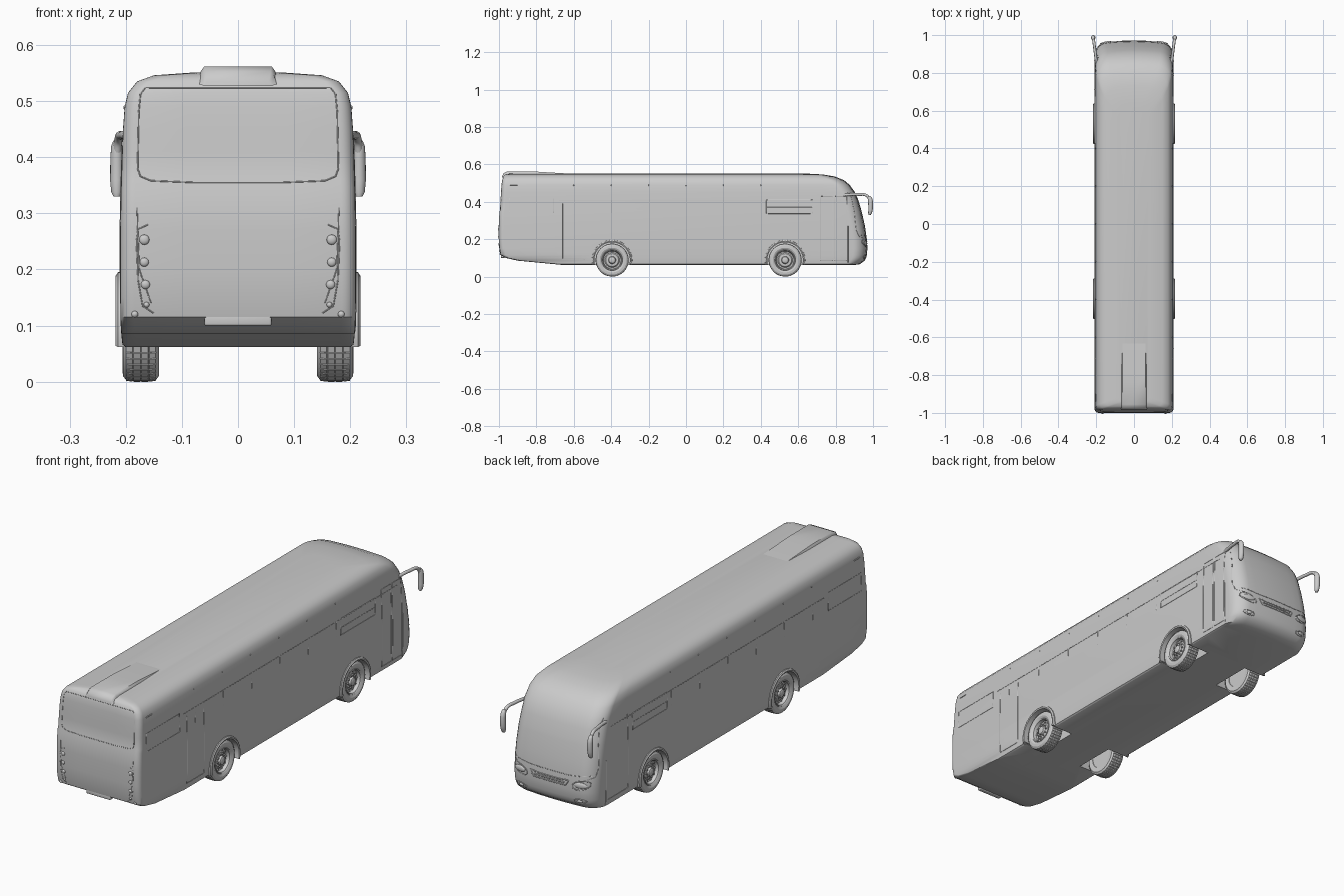
import bpy, bmesh
from math import sin, cos, pi, radians
from mathutils import Vector, Matrix
from mathutils.bvhtree import BVHTree

if "Cube" in bpy.data.objects:
    bpy.data.objects.remove(bpy.data.objects["Cube"])


def finish(name, bm, angle=35):
    bmesh.ops.recalc_face_normals(bm, faces=bm.faces)
    me = bpy.data.meshes.new(name)
    bm.to_mesh(me)
    bm.free()
    ob = bpy.data.objects.new(name, me)
    bpy.context.collection.objects.link(ob)
    smooth(ob, angle)
    return ob


def smooth(ob, angle=35):
    bpy.ops.object.select_all(action='DESELECT')
    ob.select_set(True)
    bpy.context.view_layer.objects.active = ob
    bpy.ops.object.shade_smooth_by_angle(angle=radians(angle))


def loft(bm, rings, closed=True):
    """Bridge successive rings of points; returns the vertex rings."""
    vs = [[bm.verts.new(p) for p in r] for r in rings]
    n = len(vs[0])
    for a, b in zip(vs, vs[1:]):
        for i in range(n if closed else n - 1):
            j = (i + 1) % n
            bm.faces.new((a[i], a[j], b[j], b[i]))
    return vs


def lathe_x(bm, profile, c, n=40):
    """Revolve (x, radius) pairs about the x axis through c."""
    return loft(bm, [[(c[0] + x, c[1] + r * cos(2 * pi * i / n), c[2] + r * sin(2 * pi * i / n))
                      for i in range(n)] for x, r in profile])


def tube(name, pts, r, kind='POLY', cyclic=False):
    cu = bpy.data.curves.new(name, 'CURVE')
    cu.dimensions = '3D'
    cu.bevel_depth, cu.bevel_resolution, cu.use_fill_caps = r, 1 if kind == 'POLY' else 3, True
    if kind == 'POLY':
        sp = cu.splines.new('POLY')
        sp.points.add(len(pts) - 1)
        for p, q in zip(sp.points, pts):
            p.co = (*q, 1)
    else:
        sp = cu.splines.new('BEZIER')
        sp.bezier_points.add(len(pts) - 1)
        for p, q in zip(sp.bezier_points, pts):
            p.co = q
            p.handle_left_type = p.handle_right_type = 'AUTO'
    sp.use_cyclic_u = cyclic
    ob = bpy.data.objects.new(name, cu)
    bpy.context.collection.objects.link(ob)
    return ob


# body shell: plan outlines stacked by height (z, half width, rear y, front y)
LEVELS = [(.062, .200, -.66, .90), (.066, .206, -.70, .93), (.085, .208, -.90, .955),
          (.10, .209, -.965, .963), (.115, .2095, -.99, .967), (.15, .21, -.997, .97),
          (.20, .21, -1, .967), (.27, .21, -1, .957), (.345, .2085, -.998, .94),
          (.36, .208, -.993, .936), (.41, .2065, -.99, .921), (.45, .205, -.988, .904),
          (.49, .202, -.985, .875), (.515, .196, -.982, .845), (.535, .18, -.976, .795),
          (.546, .15, -.965, .73), (.551, .08, -.94, .64)]


def outline(z, hw, yr, yf):
    rf, rr = min(.065, hw * .5), min(.025, hw * .3)
    half = [((hw - rr) * t, yr) for t in (0, .5)]
    half += [(hw - rr + rr * sin(a * pi / 12), yr + rr - rr * cos(a * pi / 12)) for a in range(7)]
    half += [(hw, yf - .065 - .08)]
    half += [(hw - rf + rf * cos(a * pi / 16), yf - .06 + .06 * sin(a * pi / 16)) for a in range(9)]
    half += [((hw - rf) * t, yf) for t in (.75, .5, .25, 0)]
    half = [(x, y - .015 * (x / hw) ** 2 if y > 0 else y) for x, y in half]
    full = half + [(-x, y) for x, y in half[-2:0:-1]]
    return [(x, y, z) for x, y in full]


bm = bmesh.new()
rings = loft(bm, [outline(*l) for l in LEVELS])
bm.faces.new(rings[0])
bm.faces.new(rings[-1])
bmesh.ops.recalc_face_normals(bm, faces=bm.faces)
shell = BVHTree.FromBMesh(bm)
body = finish('body_shell', bm)

WHEELS = [('rear', -.395), ('front', .53)]
WZ = .088

# wheel wells cut out of the shell
bm = bmesh.new()
for _, y in WHEELS:
    for s in (-1, 1):
        bmesh.ops.create_cone(bm, cap_ends=True, segments=48, radius1=.1, radius2=.1, depth=.16,
                              matrix=Matrix.Translation((s * .185, y, WZ)) @ Matrix.Rotation(pi / 2, 4, 'Y'))
cutter = finish('wheel_well_cutter', bm)
cutter.hide_render = True
mod = body.modifiers.new('wells', 'BOOLEAN')
mod.object, mod.operation, mod.solver = cutter, 'DIFFERENCE', 'EXACT'
bpy.context.view_layer.objects.active = body
bpy.ops.object.modifier_apply(modifier='wells')
bpy.data.objects.remove(cutter)
smooth(body)


# things projected on the shell: views are 'rear', 'front' (x, z) or side +1 / -1 (y, z)
def hit(view, u, z):
    if view == 'rear':
        return shell.ray_cast(Vector((u, -2, z)), Vector((0, 1, 0)))[:2]
    if view == 'front':
        return shell.ray_cast(Vector((u, 2, z)), Vector((0, -1, 0)))[:2]
    return shell.ray_cast(Vector((view, u, z)), Vector((-view, 0, 0)))[:2]


def seam(name, view, pts, cyclic=False, r=.0013):
    path = pts + pts[:1] if cyclic else pts
    out = []
    for a, b in zip(path, path[1:]):
        a, b = Vector(a), Vector(b)
        n = max(1, int((b - a).length / .012))
        out += [a.lerp(b, i / n) for i in range(n)]
    if not cyclic:
        out.append(Vector(path[-1]))
    found = [hit(view, *p)[0] for p in out]
    tube(name, [p for p in found if p], r, cyclic=cyclic)


def rect(u0, u1, z0, z1):
    return [(u0, z0), (u1, z0), (u1, z1), (u0, z1)]


def oval(u, z, a, b, tilt=0, n=20):
    pts = [(a * cos(2 * pi * i / n), b * sin(2 * pi * i / n)) for i in range(n)]
    return [(u + p * cos(tilt) - q * sin(tilt), z + p * sin(tilt) + q * cos(tilt)) for p, q in pts]


def lens(name, view, u, z, a, b, h):
    """Flattened dome sitting on the shell."""
    p, nrm = hit(view, u, z)
    bm = bmesh.new()
    rot = nrm.to_track_quat('Z', 'Y').to_matrix().to_4x4()
    bmesh.ops.create_uvsphere(bm, u_segments=20, v_segments=10, radius=1,
                              matrix=Matrix.Translation(p) @ rot @ Matrix.Diagonal((a, b, h, 1)))
    finish(name, bm)


def block(name, c, size, bevel):
    bm = bmesh.new()
    bmesh.ops.create_cube(bm, size=1, matrix=Matrix.Translation(c) @ Matrix.Diagonal((*size, 1)))
    bmesh.ops.bevel(bm, geom=bm.edges[:], offset=bevel, segments=3, profile=.5, affect='EDGES')
    return finish(name, bm)


# rear: window frame, tail panels, lamps, plate holder
win = [(.165, .524), (.174, .512), (.177, .48), (.179, .38), (.174, .366), (.155, .358), (.08, .355)]
seam('rear_window_frame', 'rear', win + [(-x, z) for x, z in win[::-1]], True)
for s in (-1, 1):
    seam('tail_panel_seam', 'rear', [(s * .16, .28), (s * .178, .272), (s * .181, .25),
                                     (s * .178, .18), (s * .17, .135), (s * .15, .122)])
    seam('tail_lamp_trim', 'rear', [(s * .18, .31), (s * .178, .25), (s * .176, .2), (s * .155, .14)], r=.001)
    for x, z, r in ((.167, .253, .009), (.167, .213, .008), (.165, .173, .008),
                    (.163, .137, .005), (.184, .12, .006)):
        lens('tail_lamp', 'rear', s * x, z, r, r, .005)
block('plate_holder', (0, -.98, .11), (.12, .02, .021), .004)

# engine hump on the rear roof
bm = bmesh.new()
secs = [(-.983, .535, .055), (-.975, .553, .058), (-.955, .562, .06), (-.8, .561, .06), (-.6, .549, .06)]
hump = loft(bm, [[(-w - .012, y, .53), (-w - .006, y, z - .008), (-w, y, z),
                  (w, y, z), (w + .006, y, z - .008), (w + .012, y, .53)] for y, z, w in secs])
bm.faces.new(hump[0])
bm.faces.new(hump[-1])
finish('roof_hump', bm, 50)

# front: windscreen edge, grille, headlamps, fog lamps
for s in (-1, 1):
    seam('headlamp_frame', 'front', oval(s * .15, .178, .04, .019, s * .3), True, .002)
    lens('headlamp', 'front', s * .15, .178, .03, .013, .006)
    seam('fog_lamp_frame', 'front', oval(s * .145, .105, .028, .01, s * .1), True, .0018)
    lens('fog_lamp', 'front', s * .145, .105, .012, .007, .005)
    seam('windscreen_edge', s, [(.86, .455), (.885, .42), (.9, .35), (.91, .25), (.925, .215), (.95, .205)])
seam('grille_frame', 'front', [(-.095, .19), (-.08, .165), (.08, .165), (.095, .19), (.05, .186), (-.05, .186)],
     True, .0025)
seam('grille_bar', 'front', [(-.075, .176), (.075, .176)], r=.003)
seam('windscreen_base', 'front', [(-.19, .222), (-.1, .212), (.1, .212), (.19, .222)])

# sides: window line, opening windows, hatches and doors
for s in (-1, 1):
    seam('side_window_line', s, [(-.68, .408), (.83, .408)], r=.001)
    seam('opening_window', s, rect(.43, .675, .337, .41), True)
    seam('window_rail', s, [(.43, .37), (.675, .37)], r=.001)
    seam('engine_vent', s, rect(-.945, -.71, .34, .42), True, .001)
    seam('vent_slot', s, [(-.94, .49), (-.9, .49)], r=.0025)
    for i in range(6):
        seam('window_divider', s, [(-.6 + i * .2, .34), (-.6 + i * .2, .41)], r=.0008)
        lens('gutter_clip', s, -.6 + i * .2, .488, .003, .003, .002)
    seam('front_door_edge', s, [(.866, .075), (.866, .27)], r=.0018)
for y0, y1 in ((.72, .785), (.795, .86)):
    seam('front_door_leaf', 1, rect(y0, y1, .085, .43), True)
seam('rear_door', 1, [(-.66, .39), (-.66, .09), (-.54, .09), (-.54, .39)])
seam('driver_door', -1, [(.71, .42), (.71, .09), (.85, .09)])

# wheels and arch flares
for label, y in WHEELS:
    for s in (-1, 1):
        c = (s * .173, y, WZ)
        bm = bmesh.new()
        lathe_x(bm, [(s * x, r) for x, r in
                     [(.018, .052), (.028, .056), (.033, .066), (.032, .078), (.027, .0845), (.014, .0865),
                      (0, .0865), (-.014, .0865), (-.027, .0845), (-.032, .078), (-.03, .056), (-.01, .05)]], c, 44)
        tread = [f for f in bm.faces if (f.calc_center_median() - Vector(c)).yz.length > .084]
        bmesh.ops.recalc_face_normals(bm, faces=bm.faces)
        bmesh.ops.inset_individual(bm, faces=tread, thickness=.0014, depth=.0018)
        finish(label + '_tyre', bm, 30)
        bm = bmesh.new()
        rim = lathe_x(bm, [(s * x, r) for x, r in
                           [(-.028, .057), (.026, .057), (.03, .054), (.027, .05), (.012, .047), (.01, .04), (.016, .034),
                            (.018, .02), (.027, .017), (.03, .012)]], c, 40)
        bm.faces.new(rim[0])
        bm.faces.new(rim[-1])
        for i in range(10):
            a = 2 * pi * i / 10
            for r, x, rad, d in ((.027, .019, .0032, .01), (.043, .0125, .0045, .005)):
                bmesh.ops.create_cone(bm, cap_ends=True, segments=10, radius1=rad, radius2=rad, depth=d,
                                      matrix=Matrix.Translation((c[0] + s * x, y + r * cos(a), WZ + r * sin(a)))
                                      @ Matrix.Rotation(pi / 2, 4, 'Y'))
        finish(label + '_rim', bm)
        bm = bmesh.new()
        prof = [(.095, .18), (.095, .216), (.101, .218), (.107, .214), (.109, .2)]
        ends = loft(bm, [[(s * x, y + r * cos(a), WZ + r * sin(a)) for r, x in prof]
                         for a in [radians(-14 + i * 208 / 32) for i in range(33)]])
        bm.faces.new(ends[0])
        bm.faces.new(ends[-1])
        finish(label + '_arch_flare', bm)

# door mirrors on curved arms
for s in (-1, 1):
    tube('mirror_arm', [(s * .198, .85, .437), (s * .207, .92, .439), (s * .213, .968, .432),
                        (s * .216, .985, .40)], .0075, 'BEZIER')
    bm = bmesh.new()
    secs = [(.43, .006, .006, .98), (.42, .01, .011, .984), (.40, .0115, .013, .987), (.36, .012, .012, .987),
            (.338, .01, .01, .984), (.33, .006, .006, .982)]
    head = loft(bm, [[(s * .216 + a * cos(t * pi / 8), yc + b * sin(t * pi / 8), z) for t in range(16)]
                     for z, a, b, yc in secs])
    bm.faces.new(head[0])
    bm.faces.new(head[-1])
    finish('mirror_head', bm, 60)
